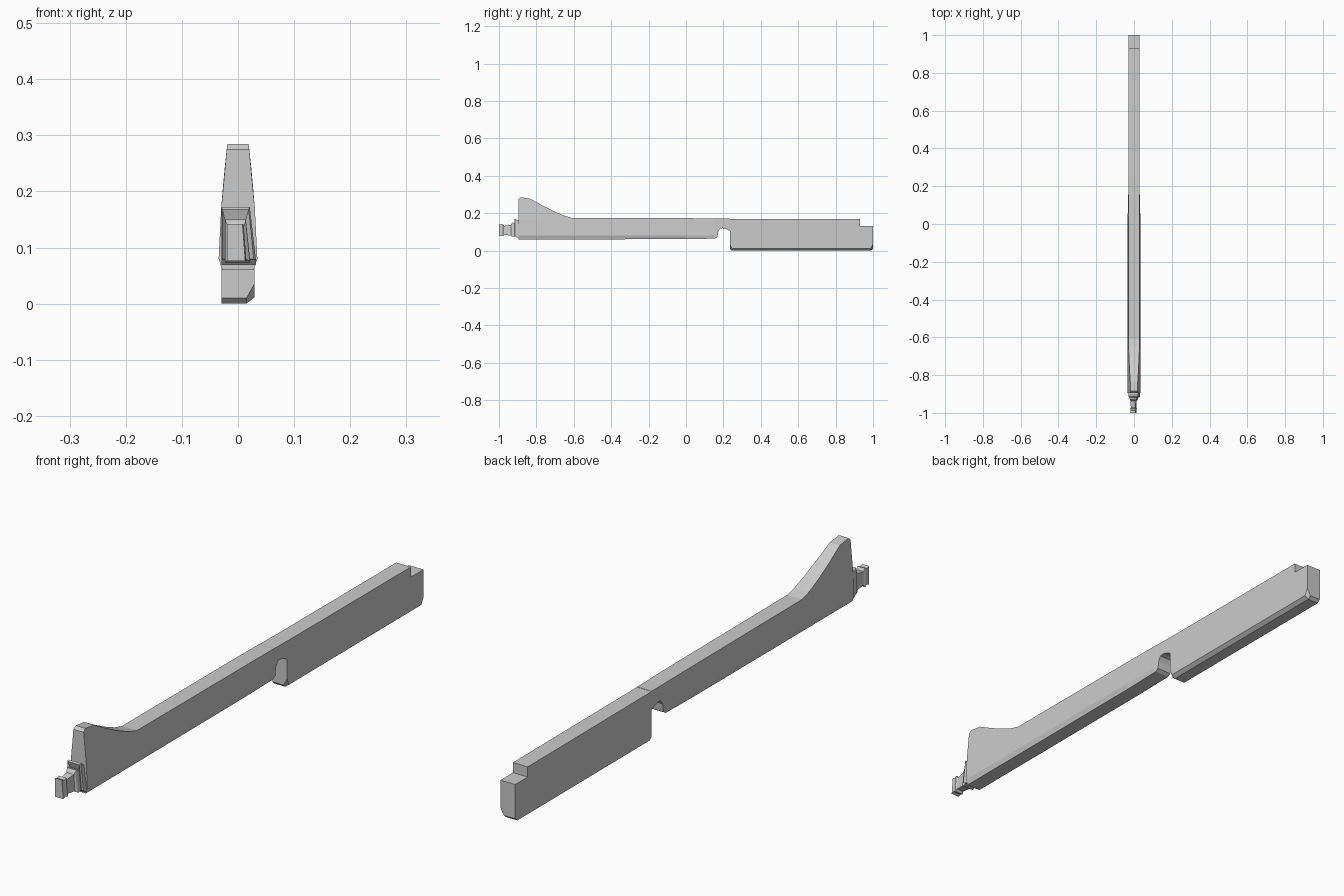
import bpy, bmesh


def loft(name, rings):
    """Skin a list of equal-length point rings and cap both ends."""
    bm = bmesh.new()
    loops = [[bm.verts.new(p) for p in ring] for ring in rings]
    n = len(loops[0])
    for a, b in zip(loops, loops[1:]):
        for i in range(n):
            j = (i + 1) % n
            bm.faces.new((a[i], a[j], b[j], b[i]))
    bm.faces.new(loops[0])
    bm.faces.new(loops[-1])
    bmesh.ops.remove_doubles(bm, verts=bm.verts, dist=0.0001)
    bmesh.ops.recalc_face_normals(bm, faces=bm.faces)
    mesh = bpy.data.meshes.new(name)
    bm.to_mesh(mesh)
    bm.free()
    obj = bpy.data.objects.new(name, mesh)
    bpy.context.collection.objects.link(obj)
    return obj


HALF = 0.029
WIDTHS = [(0.06, 0.028), (0.08, 0.0345), (0.17, 0.030), (0.23, 0.025), (0.285, 0.019)]


def half_width(z, bulge):
    """Half width of the front arm at height z; bulge fades to the plain bar."""
    w = WIDTHS[0][1] if z < 0.06 else WIDTHS[-1][1]
    for (z0, w0), (z1, w1) in zip(WIDTHS, WIDTHS[1:]):
        if z0 <= z <= z1:
            w = w0 + (w1 - w0) * (z - z0) / (z1 - z0)
    return HALF + (w - HALF) * bulge


def arm_ring(y, zb, zt, bulge=1.0):
    zc = max(zb + 0.008, 0.08)
    zs = [zb, zc, zc + (min(zt, 0.17) - zc) * 0.97, zt]
    right = [(half_width(z, bulge), y, z) for z in zs]
    return right + [(-x, yy, z) for x, yy, z in reversed(right)]


def block_ring(y, zb, zt, zc, xb=0.015):
    """Rear block section, chamfered only on the lower right edge."""
    right = [(xb, y, zb), (HALF, y, zc), (HALF, y, 0.115), (HALF, y, zt)]
    left = [(-HALF, y, z) for z in (zt, 0.115, max(zb, 0.02), zb)]
    return right + left


# Bar: raised hump, long arm, underside notch and deep rear block
hump = [(-0.895, 0.275), (-0.885, 0.285), (-0.835, 0.278), (-0.77, 0.242),
        (-0.70, 0.207), (-0.65, 0.186), (-0.61, 0.175)]
rings = [arm_ring(y, 0.06, z) for y, z in hump]
rings += [arm_ring(0.0, 0.061, 0.173), arm_ring(0.155, 0.064, 0.172, 0.3)]
rings += [arm_ring(y, zb, 0.171, 0.0) for y, zb in
          [(0.168, 0.072), (0.172, 0.10), (0.182, 0.117), (0.195, 0.12),
           (0.222, 0.112), (0.234, 0.105)]]
rings += [block_ring(0.234, 0.01, 0.17, 0.035),
          block_ring(0.245, 0.0, 0.17, 0.011),
          block_ring(0.93, 0.0, 0.168, 0.011),
          block_ring(0.93, 0.0, 0.132, 0.011),
          block_ring(0.988, 0.0, 0.132, 0.011),
          block_ring(1.0, 0.01, 0.132, 0.035)]
loft("bar", rings)

# Stepped peg at the front: y, left x, right x at top, right x at bottom, z low, z high
steps = [(-0.890, -0.029, 0.021, 0.032, 0.070, 0.160),
         (-0.905, -0.029, 0.021, 0.032, 0.070, 0.163),
         (-0.913, -0.029, 0.021, 0.032, 0.078, 0.172),
         (-0.918, -0.028, 0.019, 0.028, 0.080, 0.168),
         (-0.910, -0.022, 0.013, 0.020, 0.076, 0.145),
         (-0.926, -0.023, 0.014, 0.022, 0.073, 0.150),
         (-0.932, -0.021, 0.013, 0.020, 0.076, 0.145),
         (-0.936, -0.018, 0.010, 0.014, 0.080, 0.138),
         (-0.972, -0.017, 0.007, 0.012, 0.084, 0.132),
         (-0.978, -0.020, 0.010, 0.015, 0.076, 0.142),
         (-0.988, -0.019, 0.008, 0.013, 0.080, 0.138),
         (-1.000, -0.020, 0.008, 0.013, 0.076, 0.142)]
loft("front_peg", [[(xl, y, z0), (xb, y, z0), (xt, y, z1), (xl, y, z1)]
                   for y, xl, xt, xb, z0, z1 in steps])
